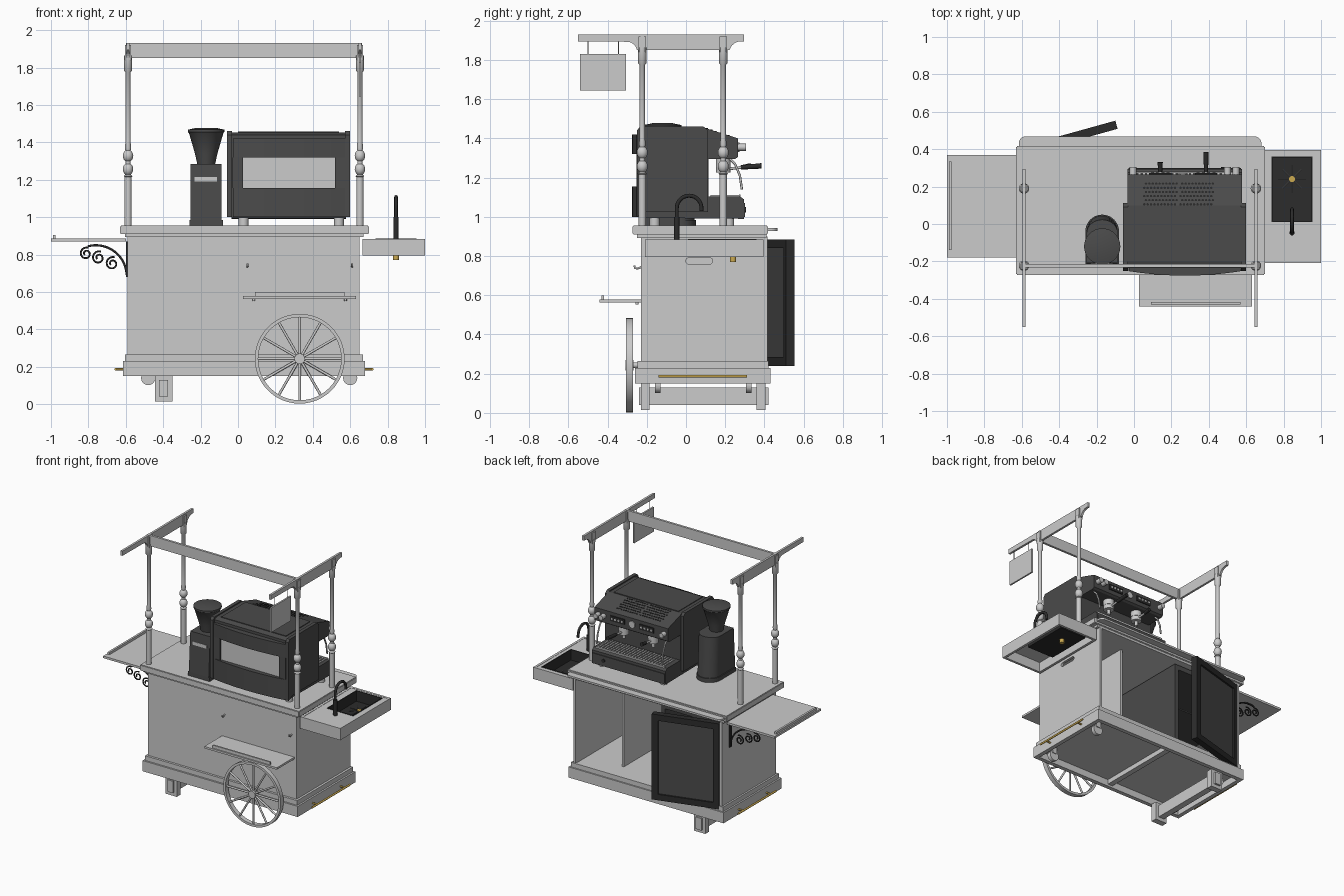
import bpy, bmesh, math
from mathutils import Vector, Matrix

if "Cube" in bpy.data.objects:
    bpy.data.objects.remove(bpy.data.objects["Cube"])

def material(name, c):
    m = bpy.data.materials.new(name)
    m.diffuse_color = (*c, 1)
    m.use_nodes = True
    m.node_tree.nodes["Principled BSDF"].inputs["Base Color"].default_value = m.diffuse_color
    return m
DARK = material("charcoal", (.07, .07, .07))
BLACK = material("black", (.025, .025, .025))
BRASS = material("brass", (.6, .4, .08))

def finish(name, bm, mat=None, smooth=False):
    bmesh.ops.recalc_face_normals(bm, faces=bm.faces)
    me = bpy.data.meshes.new(name)
    bm.to_mesh(me); bm.free()
    ob = bpy.data.objects.new(name, me)
    bpy.context.collection.objects.link(ob)
    if mat: me.materials.append(mat)
    if smooth:
        bpy.ops.object.select_all(action='DESELECT')
        ob.select_set(True); bpy.context.view_layer.objects.active = ob
        bpy.ops.object.shade_smooth_by_angle(angle=math.radians(40))
    return ob

def box(name, x0, x1, y0, y1, z0, z1, mat=None, bev=0):
    bm = bmesh.new()
    bmesh.ops.create_cube(bm, size=1, matrix=Matrix.Translation(((x0+x1)/2, (y0+y1)/2, (z0+z1)/2))
                          @ Matrix.Diagonal((x1-x0, y1-y0, z1-z0, 1)))
    if bev: bmesh.ops.bevel(bm, geom=bm.edges[:], offset=bev, segments=2, affect='EDGES')
    return finish(name, bm, mat)

def cyl(name, a, b, r, mat=None, r2=None, n=20):
    a, b = Vector(a), Vector(b)
    bm = bmesh.new()
    rot = (b-a).to_track_quat('Z', 'Y').to_matrix().to_4x4()
    bmesh.ops.create_cone(bm, cap_ends=True, segments=n, radius1=r, radius2=r if r2 is None else r2,
                          depth=(b-a).length, matrix=Matrix.Translation((a+b)/2) @ rot)
    return finish(name, bm, mat, True)

def prism(name, pts, axis, lo, hi, mat=None, smooth=False):
    """Extrude a 2D outline: axis x uses (y,z), axis z uses (x,y)."""
    bm = bmesh.new()
    P = (lambda p, t: (t, *p)) if axis == 'x' else (lambda p, t: (*p, t))
    f = bm.faces.new([bm.verts.new(P(p, lo)) for p in pts])
    g = bmesh.ops.extrude_face_region(bm, geom=[f])
    d = Vector((hi-lo, 0, 0) if axis == 'x' else (0, 0, hi-lo))
    bmesh.ops.translate(bm, verts=[v for v in g['geom'] if isinstance(v, bmesh.types.BMVert)], vec=d)
    return finish(name, bm, mat, smooth)

def lathe(name, prof, loc, mat=None, n=24, rot=None):
    bm = bmesh.new()
    vs = [bm.verts.new((r, 0, z)) for r, z in prof]
    es = [bm.edges.new(e) for e in zip(vs, vs[1:])]
    bmesh.ops.spin(bm, geom=vs+es, cent=(0, 0, 0), axis=(0, 0, 1), angle=2*math.pi, steps=n)
    bmesh.ops.remove_doubles(bm, verts=bm.verts, dist=1e-5)
    bm.transform(Matrix.Translation(loc) @ (rot or Matrix()))
    return finish(name, bm, mat, True)

def tube(name, pts, r, mat=None):
    cu = bpy.data.curves.new(name, 'CURVE')
    cu.dimensions = '3D'; cu.bevel_depth = r; cu.bevel_resolution = 2; cu.use_fill_caps = True
    s = cu.splines.new('POLY')
    s.points.add(len(pts)-1)
    for p, q in zip(s.points, pts): p.co = (*q, 1)
    ob = bpy.data.objects.new(name, cu)
    bpy.context.collection.objects.link(ob)
    if mat: cu.materials.append(mat)
    return ob

def arc(cx, cy, r, a0, a1, n=8):
    return [(cx+r*math.cos(math.radians(a0+(a1-a0)*i/n)), cy+r*math.sin(math.radians(a0+(a1-a0)*i/n))) for i in range(n+1)]

def frame(name, x0, x1, y0, y1, z0, z1, t):
    box(name+"_front", x0, x1, y0, y0+t, z0, z1)
    box(name+"_back", x0, x1, y1-t, y1, z0, z1)
    box(name+"_left", x0, x0+t, y0+t, y1-t, z0, z1)
    box(name+"_right", x1-t, x1, y0+t, y1-t, z0, z1)

# base, floor and cabinet (open at the back)
frame("base", -.615, .68, -.26, .43, .15, .23, .03)
frame("base_moulding", -.603, .667, -.247, .42, .23, .265, .02)
box("cabinet_floor", -.59, .655, -.235, .41, .2, .262)
box("floor_crossbar", .0, .04, -.23, .4, .165, .2)
box("cabinet_front", -.59, .65, -.23, -.212, .26, .9)
box("cabinet_left_side", -.59, -.572, -.212, .415, .26, .9)
side = box("cabinet_right_side", .632, .65, -.212, .415, .26, .9)
slot = prism("slot_cutter", arc(.015, .775, .016, 90, 270)+arc(.12, .775, .016, -90, 90), 'x', .6, .7)
slot.hide_render = True; slot.hide_set(True)
bo = side.modifiers.new("slot", 'BOOLEAN'); bo.operation = 'DIFFERENCE'; bo.object = slot
box("partition", .33, .346, -.212, .27, .26, .9)

# counter
box("counter_underlayer", -.603, .67, -.25, .41, .893, .912)
box("counter_top", -.63, .7, -.272, .417, .91, .955, bev=.004)
prism("counter_back_leaf", arc(.645, .432, .036, 0, 90)+arc(-.58, .432, .036, 90, 180)+[(-.616, .38), (.681, .38)], 'z', .928, .942)

# fridge and its open door
box("fridge_left", -.568, -.54, -.2, .37, .265, .885, DARK)
box("fridge_right", -.085, -.055, -.2, .37, .265, .885, DARK)
box("fridge_back", -.54, -.085, -.2, -.17, .265, .885, DARK)
box("fridge_top", -.54, -.085, -.17, .37, .85, .885, DARK)
box("fridge_bottom", -.54, -.085, -.17, .37, .265, .3, DARK)
box("fridge_shelf", -.54, -.085, -.17, .33, .57, .58, DARK)
turn = Matrix.Translation((-.56, .378, 0)) @ Matrix.Rotation(math.radians(15.5), 4, 'Z')
for i, (a, b, c, d) in enumerate([(0, .045, .24, .885), (.445, .49, .24, .885), (.045, .445, .24, .285), (.045, .445, .84, .885)]):
    box("fridge_door_frame", a, b, 0, .045, c, d, BLACK).data.transform(turn)
box("fridge_door_glass", .045, .445, .012, .033, .285, .84, DARK).data.transform(turn)

# prop stand, casters, side handles
for y in (-.23, .36):
    box("stand_leg", -.445, -.35, y, y+.045, .015, .15)
box("stand_crossbar", -.422, -.375, -.24, .42, .04, .13)
for x in (-.48, .6):
    for y in (-.145, .32):
        cyl("caster_wheel", (x, y-.014, .14), (x, y+.014, .14), .038)
        box("caster_fork", x-.018, x+.018, y-.02, y+.02, .155, .2)
for s, x in ((-1, -.615), (1, .68)):
    xe = x+s*.038
    cyl("handle_bar", (xe, -.14, .187), (xe, .31, .187), .007, BRASS)
    for y in (-.08, .25):
        cyl("handle_peg", (x, y, .187), (xe, y, .187), .006, BRASS)

# large spoked wheel
C = Vector((.33, -.288, .243))
R = Matrix.Rotation(math.pi/2, 4, 'X')
lathe("wheel_rim", [(.222, -.017), (.24, -.017), (.24, .017), (.222, .017), (.222, -.017)], C, n=48, rot=R)
cyl("wheel_hub", C+Vector((0, -.02, 0)), C+Vector((0, .02, 0)), .028)
cyl("wheel_axle", C, C+Vector((0, .06, 0)), .014)
for i in range(12):
    d = Vector((math.cos(i*math.pi/6), 0, math.sin(i*math.pi/6)))
    cyl("wheel_spoke", C+d*.02, C+d*.225, .007, n=10)

# front shelf and hooks
box("front_shelf", .028, .632, -.44, -.23, .563, .578)
box("front_shelf_rail", .09, .57, -.43, -.418, .578, .6)
for x in (.085, .575):
    cyl("shelf_peg", (x, -.25, .552), (x, -.25, .565), .007)
for x in (.05, .61):
    tube("hook", [(x, -.225, .745), (x, -.25, .735), (x, -.262, .74), (x, -.262, .752)], .005)

# left folding shelf with scroll brackets
box("left_shelf", -1, -.6, -.18, .37, .87, .886)
box("left_shelf_lip", -.99, -.975, -.14, .335, .886, .904)
for y in (-.13, .32):
    box("bracket_stem", -.6, -.59, y-.01, y+.01, .68, .87, BLACK)
    tube("bracket_arc", [(u, y, v) for u, v in arc(-.76, .685, .165, 2, 105, 14)], .006, BLACK)
    for cx, cz, r in ((-.812, .805, .034), (-.745, .783, .036), (-.672, .752, .036)):
        tube("bracket_scroll", [(cx+r*(1-i/34)*math.cos(1.2+i*.36), y, cz+r*(1-i/34)*math.sin(1.2+i*.36)) for i in range(26)], .005, BLACK)

# right shelf with sink and faucet
frame("sink_shelf", .665, 1, -.208, .395, .795, .884, .018)
for n, v in (("left", (.683, .735, -.19, .377)), ("right", (.955, .982, -.19, .377)), ("front", (.735, .955, -.19, .01)), ("back", (.735, .955, .36, .377))):
    box("sink_top_"+n, *v, .868, .882)
box("basin_floor", .735, .955, .01, .36, .8, .806, BLACK)
for v in ((.735, .741, .01, .36), (.949, .955, .01, .36), (.741, .949, .01, .016), (.741, .949, .354, .36)):
    box("basin_wall", *v, .806, .886, BLACK)
cyl("sink_drain", (.845, .24, .77), (.845, .24, .812), .016, BRASS)
for i in range(8):
    a = i*math.pi/4
    cyl("basin_groove", (.845+.02*math.cos(a), .24+.02*math.sin(a), .807), (.845+.075*math.cos(a), .24+.075*math.sin(a), .807), .003, DARK, n=6)
cyl("faucet_base", (.845, -.047, .88), (.845, -.047, 1.0), .014, BLACK)
tube("faucet_spout", [(.845, -.047, .9)]+[(.845, u, v) for u, v in arc(.016, 1.045, .063, 180, 0, 14)]+[(.845, .079, 1.03)], .01, BLACK)

# canopy posts, boards and sign
ball = lambda z: [(.028*math.cos(a), z+.033*math.sin(a)) for a in [math.radians(-60+15*i) for i in range(9)]]
post = [(0, .95), (.019, .95), (.019, 1.215), (.024, 1.22)]+ball(1.257)+ball(1.328)+[(.017, 1.37), (.014, 1.4), (.014, 1.775), (.022, 1.785), (.022, 1.865), (0, 1.865)]
board = [(-.55, 1.93), (-.55, 1.895), (-.3, 1.893)]+arc(-.3, 1.843, .05, 90, 10, 6)+[(-.24, 1.85), (.21, 1.85)]+arc(.28, 1.835, .06, 165, 90, 6)+[(.295, 1.895), (.295, 1.93)]
for x in (-.588, .652):
    for y in (-.223, .19):
        lathe("canopy_post", post, (x, y, 0))
        box("post_bracket", x-.016, x+.016, y-.02, y+.02, 1.84, 1.92)
    prism("canopy_side_board", board, 'x', x-.008, x+.008)
box("canopy_front_board", -.6, .664, -.232, -.215, 1.85, 1.93)
box("hanging_sign", .646, .658, -.54, -.305, 1.645, 1.83)
for y in (-.5, -.345):
    cyl("sign_hanger", (.652, y, 1.82), (.652, y, 1.9), .002, n=6)

# grinder: body rounded at the back, hopper cone
for n, z0, z1, r in (("base", .955, .985, .09), ("body", .985, 1.285, .083)):
    ob = prism("grinder_"+n, arc(-.17, -.04, r, 0, 180, 20)+[(-.17-r, -.225), (-.17+r, -.225)], 'z', z0, z1, DARK, True)
    if n == "body":
        for v in ob.data.vertices:
            if v.co.z > 1.2: v.co.y = -.1+(v.co.y+.1)*.86
box("grinder_display", -.232, -.112, -.214, -.2, 1.19, 1.215)
lathe("grinder_hopper", [(0, 1.28), (.047, 1.28), (.06, 1.34), (.092, 1.45), (.097, 1.455), (.097, 1.468), (.05, 1.478), (0, 1.478)], (-.17, -.12, 0), DARK, 32)

# espresso machine: body, cheeks, public-side panel
core = [(-.235, .995), (-.235, 1.44), (-.2, 1.452), (.1, 1.452), (.235, 1.41), (.265, 1.4), (.265, 1.305), (.25, 1.295), (.115, 1.295),
        (.115, 1.105), (.275, 1.105), (.295, 1.09), (.295, .99)]
prism("machine_body", core, 'x', -.035, .578, DARK)
cheek = [(-.25, 1.0), (-.25, 1.44), (-.235, 1.46), (.09, 1.46), (.112, 1.44), (.112, 1.025), (-.2, 1.025)]
for x in (-.058, .572):
    prism("machine_cheek", cheek, 'x', x, x+.026, DARK)
bulge = [(.272+.3*i/6, -.252-.024*(1-(i/6)**2)) for i in range(-6, 7)]+[(.572, -.23), (-.028, -.23)]
prism("machine_lower_panel", bulge, 'z', 1.0, 1.155, DARK, True)
prism("machine_upper_panel", bulge, 'z', 1.32, 1.42, DARK, True)
box("panel_left", -.03, .028, -.252, -.23, 1.155, 1.32, DARK)
box("panel_right", .518, .574, -.252, -.23, 1.155, 1.32, DARK)
box("panel_window", .028, .518, -.24, -.23, 1.155, 1.32)
for x in (.03, .54):
    for y in (-.16, .22):
        cyl("machine_foot", (x, y, .955), (x, y, 1.0), .026)

# machine top: cup tray with vent holes
box("cup_tray", .0, .54, -.2, .09, 1.45, 1.457, DARK)
for i in range(20):
    for j in range(6):
        x, y = .055+i*.0182+(.009 if j % 2 else 0)+(.012 if i > 9 else 0), .105+j*.022
        cyl("vent_hole", (x, y, 1.43-(y-.1)*.3), (x, y, 1.4535-(y-.1)*.311), .007, BLACK, n=8)

# barista side: controls, groups, portafilters, wands, drip tray
for x in (.14, .385):
    box("button_panel", x-.06, x+.06, .262, .272, 1.335, 1.375, BLACK)
    for k in range(4):
        cyl("button", (x-.042+k*.028, .27, 1.355), (x-.042+k*.028, .276, 1.355), .008, n=12)
    cyl("group_head", (x, .19, 1.255), (x, .19, 1.3), .038)
    cyl("portafilter", (x, .19, 1.225), (x, .19, 1.258), .036)
    cyl("portafilter_spout", (x, .19, 1.19), (x, .19, 1.226), .012)
    cyl("portafilter_neck", (x, .22, 1.245), (x, .29, 1.253), .007)
    cyl("portafilter_handle", (x, .28, 1.252), (x, .385 if x > .2 else .33, 1.26), .011, BLACK, .014)
for x in (-.005, .5, .545):
    cyl("steam_knob", (x, .26, 1.355), (x, .305, 1.355), .018)
for x in (.0, .545):
    tube("steam_wand", [(x, .22, 1.3), (x, .25, 1.27), (x, .275, 1.21), (x, .285, 1.14)], .006)
cyl("pressure_gauge", (.262, .262, 1.355), (.262, .272, 1.355), .024)
for i in range(24):
    x = .0+i*.0235
    box("drip_grill_bar", x, x+.011, .125, .27, 1.104, 1.112)
box("drip_grill_rim", -.015, .56, .27, .278, 1.1, 1.114)
box("drip_tray_front", -.03, .572, .292, .3, 1.0, 1.07, DARK)
cyl("drip_switch", (.48, .298, 1.035), (.48, .306, 1.035), .014, BLACK)
